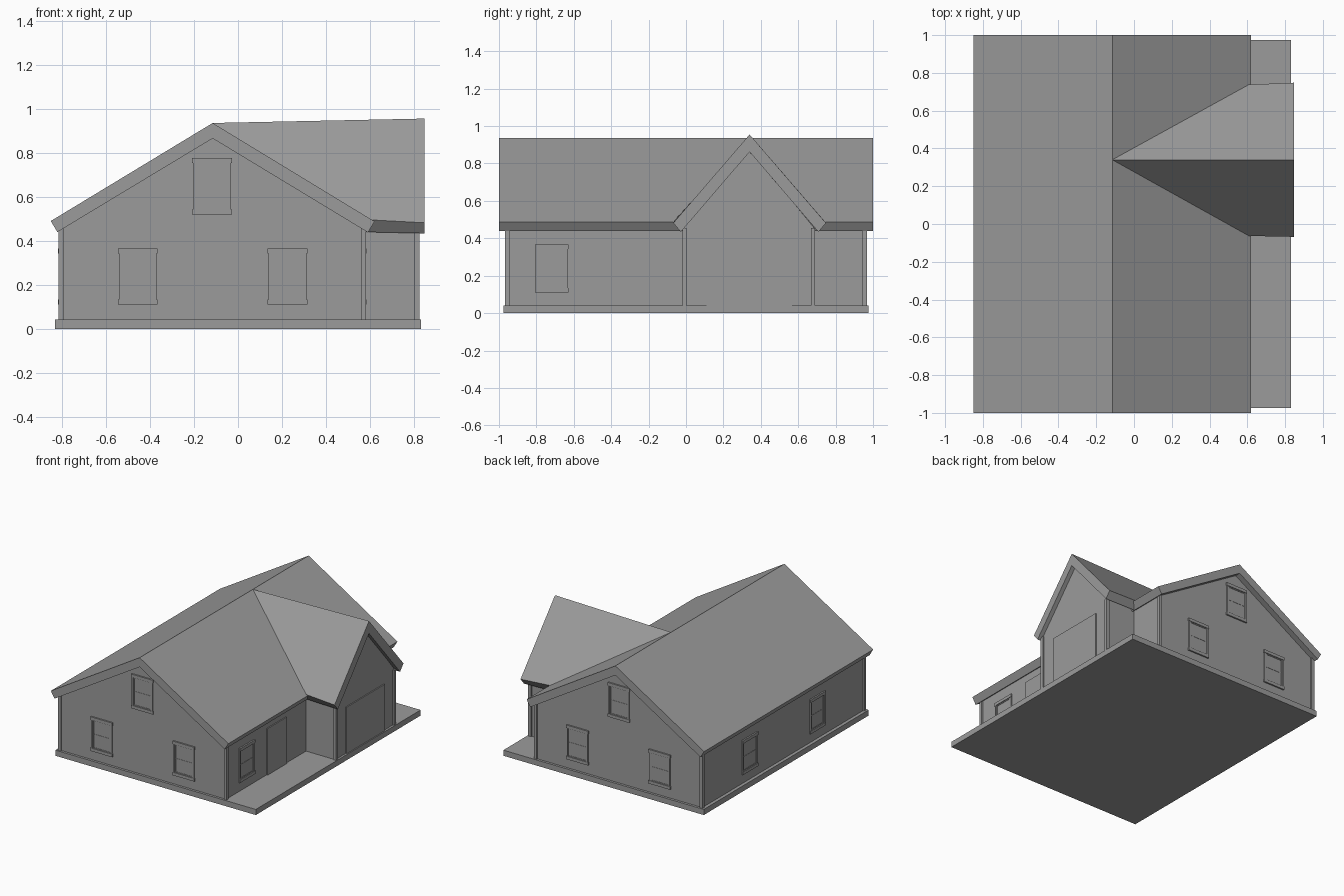
import bpy, bmesh
from math import pi
from mathutils import Matrix, Vector

if "Cube" in bpy.data.objects:
    bpy.data.objects.remove(bpy.data.objects["Cube"])

# One dark grey for the whole house
grey = bpy.data.materials.new("dark_grey")
grey.diffuse_color = (.33, .33, .33, 1)
grey.use_nodes = True
grey.node_tree.nodes["Principled BSDF"].inputs["Base Color"].default_value = grey.diffuse_color


def finish(name, bm):
    bmesh.ops.recalc_face_normals(bm, faces=bm.faces)
    me = bpy.data.meshes.new(name)
    bm.to_mesh(me)
    bm.free()
    me.materials.append(grey)
    ob = bpy.data.objects.new(name, me)
    bpy.context.collection.objects.link(ob)
    return ob


def add_box(bm, x, y, z, mat=Matrix()):
    """Box from three (min, max) ranges."""
    size = Matrix.Diagonal((x[1] - x[0], y[1] - y[0], z[1] - z[0], 1))
    mid = Matrix.Translation((sum(x) / 2, sum(y) / 2, sum(z) / 2))
    bmesh.ops.create_cube(bm, size=1, matrix=mat @ mid @ size)


def box(name, x, y, z):
    bm = bmesh.new()
    add_box(bm, x, y, z)
    return finish(name, bm)


def loft(name, a, b):
    """Solid between two matching closed outlines."""
    bm = bmesh.new()
    va = [bm.verts.new(p) for p in a]
    vb = [bm.verts.new(p) for p in b]
    bm.faces.new(va)
    bm.faces.new(vb[::-1])
    n = len(a)
    for i in range(n):
        j = (i + 1) % n
        bm.faces.new((va[i], vb[i], vb[j], va[j]))
    return finish(name, bm)


def window(name, pos, angle):
    """Framed sash window; local -y faces outward."""
    m = Matrix.Translation(pos) @ Matrix.Rotation(angle, 4, 'Z')
    bm = bmesh.new()
    for s in (-1, 1):
        # outer casing
        add_box(bm, (-.09, .09), (-.011, .01), sorted((s * .105, s * .128)), m)
        add_box(bm, sorted((s * .074, s * .086)), (-.009, .01), (-.105, .105), m)
        # inner sash
        add_box(bm, sorted((s * .068, s * .074)), (-.005, .01), (-.105, .105), m)
        add_box(bm, (-.068, .068), (-.005, .01), sorted((s * .099, s * .105)), m)
    # meeting rail and glass
    add_box(bm, (-.068, .068), (-.004, .01), (-.002, .002), m)
    add_box(bm, (-.068, .068), (-.002, .01), (-.099, .099), m)
    return finish(name, bm)


# Foundation slab
box("foundation_slab", (-.83, .83), (-.975, .975), (0, .042))

# Main house walls with gable ends
RX = -.115
walls = [(-.805, .04), (.572, .04), (.572, .46), (RX, .88), (-.805, .46)]
loft("main_walls", [(x, -.957, z) for x, z in walls], [(x, .957, z) for x, z in walls])

# Main roof
roof = [(-.85, .49), (RX, .935), (.62, .488), (.59, .438), (RX, .865), (-.82, .44)]
loft("main_roof", [(x, -1, z) for x, z in roof], [(x, 1, z) for x, z in roof])

# Garage wing walls
WY = .34
wing = [(-.012, .04), (.682, .04), (.682, .46), (WY, .875), (-.012, .46)]
loft("wing_walls", [(.814, y, z) for y, z in wing], [(.5, y, z) for y, z in wing])

# Wing roof, running back to the main ridge along the valleys
chevron = [(-.068, .482), (WY, .955), (.748, .482), (.708, .434), (WY, .862), (-.028, .434)]
back = [(-.063, .605, .495), (WY, RX, .935), (.738, .605, .495),
        (.704, .585, .44), (WY, RX, .86), (-.026, .585, .44)]
loft("wing_roof", [(.847, y, z) for y, z in chevron], [(x, y, z) for y, x, z in back])

# Corner boards
for x in ((-.815, -.79), (.56, .582)):
    for y, end in (((-.968, -.945), "front"), ((.945, .968), "back")):
        box("corner_board_" + end, x, y, (.04, .455))
for y in ((-.02, .002), (.668, .69)):
    box("wing_corner_board", (.80, .825), y, (.04, .455))

# Windows on both gable ends
for s, angle in ((-1, 0), (1, pi)):
    for x, z in ((-.455, .238), (.225, .238), (-.118, .648)):
        window("gable_window", Vector((x, s * .957, z)), angle)

# Windows on the long sides
for y in (-.40, .40):
    window("left_window", Vector((-.805, y, .238)), -pi / 2)
window("porch_window", Vector((.572, -.718, .238)), pi / 2)

# Doors
box("porch_door", (.56, .580), (-.478, -.25), (.042, .39))
box("garage_door", (.80, .822), (.11, .566), (.042, .39))
